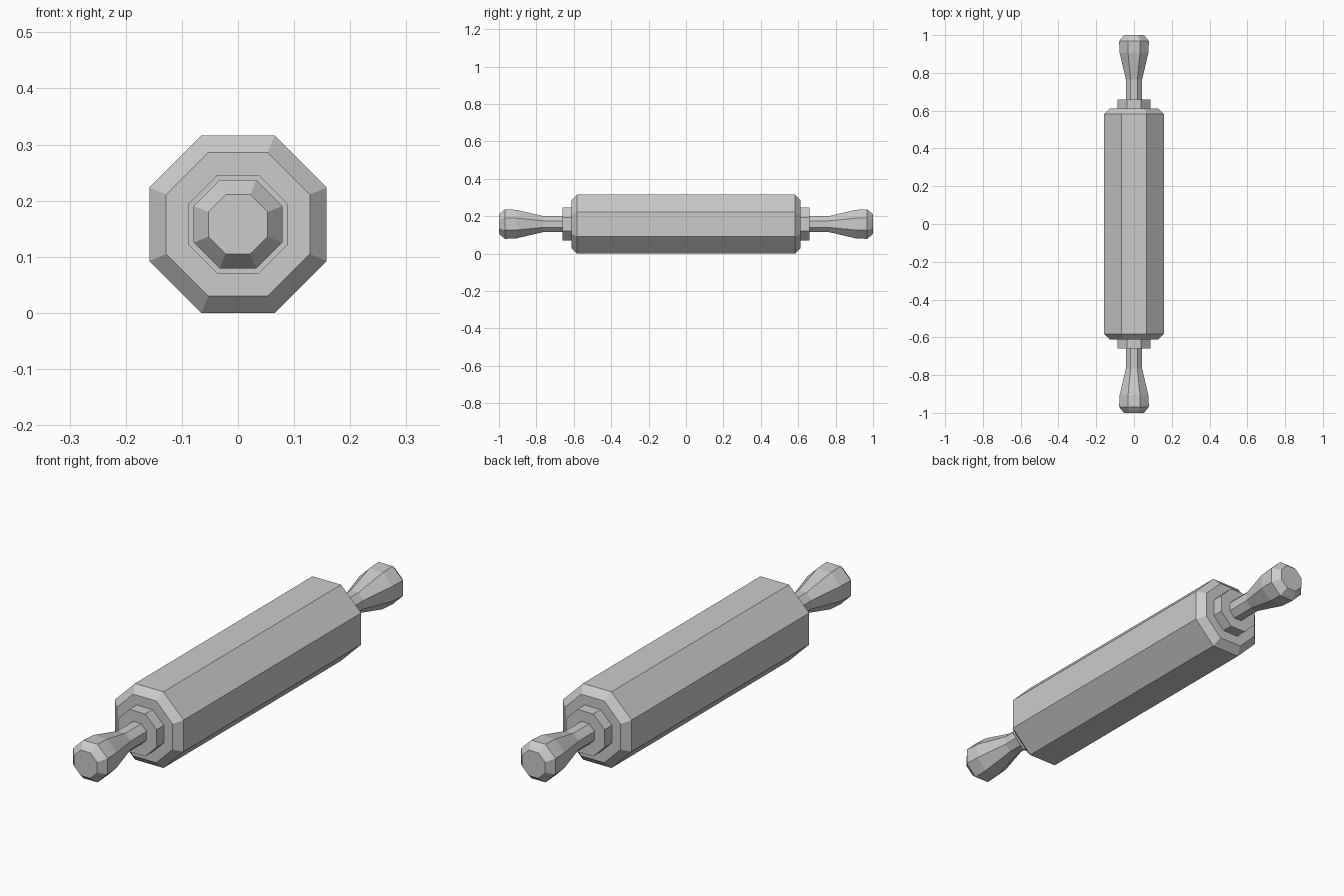
import bpy, bmesh, math

SIDES = 8
AXIS_Z = 0.158

cube = bpy.data.objects.get("Cube")
if cube:
    bpy.data.objects.remove(cube, do_unlink=True)

grey = bpy.data.materials.new("plain grey")
grey.use_nodes = True
colour = (0.6, 0.6, 0.6, 1)
grey.diffuse_color = colour
grey.node_tree.nodes["Principled BSDF"].inputs["Base Color"].default_value = colour


def octagon_bar(name, profile):
    """Flat-shaded octagonal solid along y from (y, half width) stations."""
    bm = bmesh.new()
    rings = []
    for y, half_width in profile:
        r = half_width / math.cos(math.pi / SIDES)
        angles = [(i + 0.5) * math.tau / SIDES for i in range(SIDES)]
        rings.append([bm.verts.new((r * math.cos(a), y, AXIS_Z + r * math.sin(a)))
                      for a in angles])
    for a, b in zip(rings, rings[1:]):
        for i in range(SIDES):
            j = (i + 1) % SIDES
            bm.faces.new((a[i], a[j], b[j], b[i]))
    bm.faces.new(rings[0])
    bm.faces.new(rings[-1])
    bmesh.ops.recalc_face_normals(bm, faces=bm.faces[:])
    mesh = bpy.data.meshes.new(name)
    bm.to_mesh(mesh)
    bm.free()
    mesh.materials.append(grey)
    obj = bpy.data.objects.new(name, mesh)
    bpy.context.collection.objects.link(obj)
    return obj


# Main roller with bevelled ends
octagon_bar("roller", [(-0.612, 0.128), (-0.582, 0.158), (0.582, 0.158), (0.612, 0.128)])

# Collar and flared handle at each end
for side, s in (("front", -1), ("back", 1)):
    octagon_bar(side + "_collar", [(s * 0.60, 0.088), (s * 0.66, 0.088)])
    handle = [(0.65, 0.043), (0.765, 0.043), (0.905, 0.076), (0.968, 0.079), (1.0, 0.053)]
    octagon_bar(side + "_handle", [(s * y, w) for y, w in handle])
